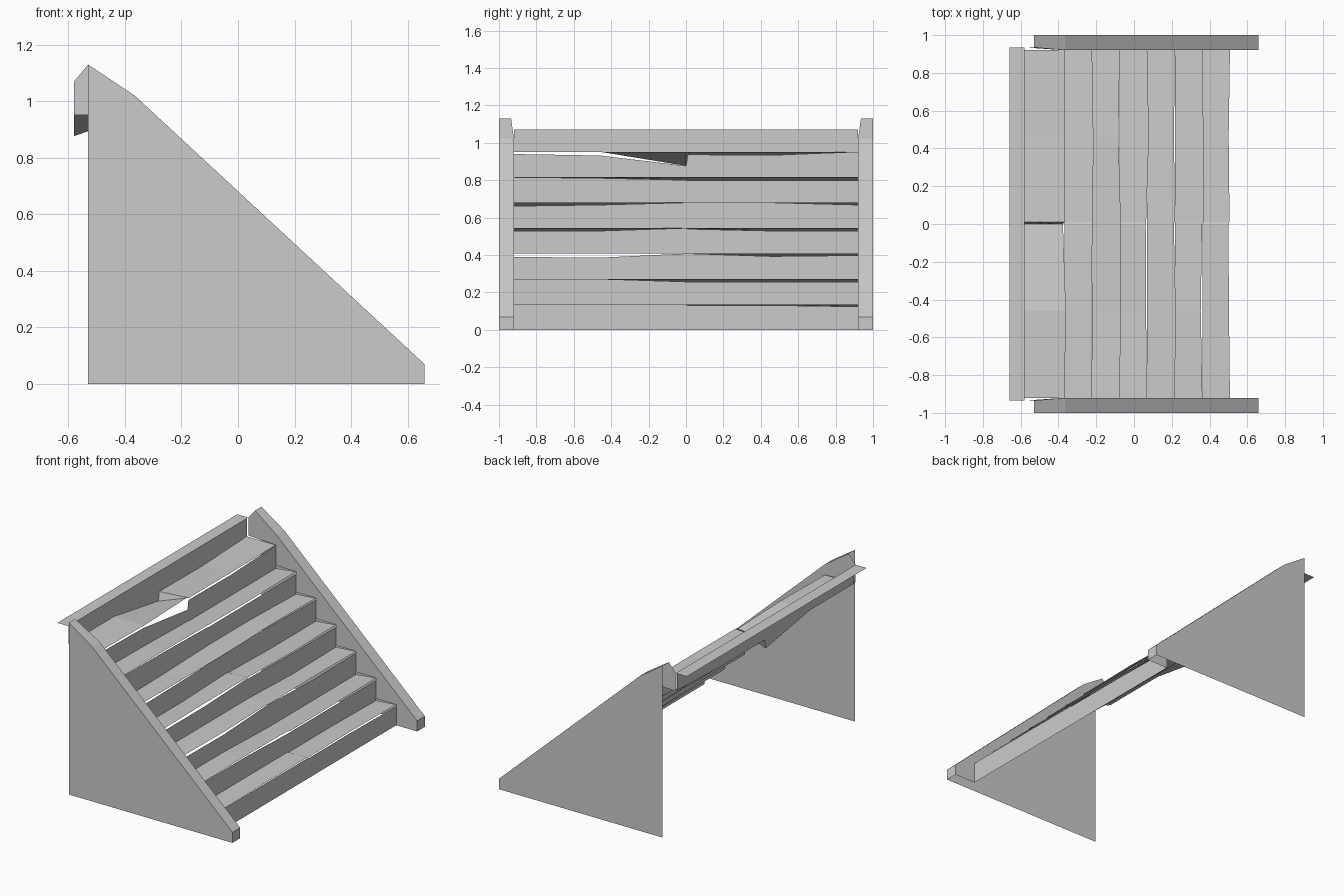
import bpy, bmesh, random

random.seed(4)
cube = bpy.data.objects.get("Cube")
if cube:
    bpy.data.objects.remove(cube)

grey = bpy.data.materials.new("plain grey")
grey.use_nodes = True
colour = (0.6, 0.6, 0.6, 1)
grey.diffuse_color = colour
grey.node_tree.nodes["Principled BSDF"].inputs["Base Color"].default_value = colour


def finish(name, bm, mirror=False):
    mesh = bpy.data.meshes.new(name)
    bm.to_mesh(mesh)
    bm.free()
    mesh.materials.append(grey)
    ob = bpy.data.objects.new(name, mesh)
    bpy.context.collection.objects.link(ob)
    if mirror:
        mod = ob.modifiers.new("mirror", "MIRROR")
        mod.use_axis = (False, True, False)
    return ob


def panel(name, points, mirror=False):
    bm = bmesh.new()
    bm.faces.new([bm.verts.new(p) for p in points])
    return finish(name, bm, mirror)


def strip(name, row_a, row_b, mirror=False):
    """Sheet stretched between two rows of points."""
    bm = bmesh.new()
    a = [bm.verts.new(p) for p in row_a]
    b = [bm.verts.new(p) for p in row_b]
    for i in range(len(a) - 1):
        bm.faces.new((a[i], a[i + 1], b[i + 1], b[i]))
    return finish(name, bm, mirror)


COUNT, DEPTH, RISE = 7, 0.146, 0.136
FIRST_X, BACK_X, TOP_Z = 0.508, -0.58, 1.07


def inner_y(x):
    return 0.935 if x < -0.4 else 0.92


def nose(i):
    """Front edge of step i, counted from the ground."""
    return FIRST_X - i * DEPTH, (i + 1) * RISE


# Side walls: outer sheet, sloping rail and inner cheek
rail = [(-0.53, 1.13), (-0.365, 1.02), (0.66, 0.07), (0.66, 0)]
panel("side_wall", [(x, 1, z) for x, z in rail + [(-0.53, 0)]], True)
strip("wall_rail", [(x, 1, z) for x, z in rail],
      [(x, inner_y(x), z) for x, z in rail], True)
cheek = list(rail) + [(FIRST_X, 0)]
for i in range(COUNT):
    x, z = nose(i)
    back = nose(i + 1)[0] if i < COUNT - 1 else BACK_X
    cheek += [(x, z), (back, z)]
cheek.append((BACK_X, TOP_Z))
panel("inner_cheek", [(x, inner_y(x), z) for x, z in cheek], True)

# Worn steps: sag of each tread and riser top along its width
stations = [-0.92, -0.46, 0, 0.01, 0.46, 0.92]
sags = [
    [0, 0, 0, 5, 5, 12],
    [0, 0, 15, 15, 15, 15],
    [18, 22, 0, 0, 15, 10],
    [15, 15, 0, 5, 15, 15],
    [18, 12, 0, 0, 0, 12],
    [0, 5, 15, 18, 18, 18],
    [12, 20, 75, 15, 18, 0],
]
gapped = (2, 6)
foot = [(FIRST_X, y, 0) for y in stations]
for i, sag in enumerate(sags):
    x, z = nose(i)
    back = nose(i + 1)[0] if i < COUNT - 1 else BACK_X
    drops = [s / 1000 for s in sag]
    edge, top, rear = [], [], []
    for k, y in enumerate(stations):
        wear = random.uniform(-0.01, 0.01) if abs(y) < 0.9 else 0
        edge.append((x + wear, y, z))
        top.append((x, y, z - drops[k]))
        level = i in gapped and k < 2
        rear.append((back, y, z if level else z - drops[k]))
    strip(f"riser_{i + 1}", foot, top)
    strip(f"tread_{i + 1}", edge, rear)
    foot = rear

# Top riser and thin landing ledge
strip("top_riser", foot, [(BACK_X, y, TOP_Z) for y in stations])
w = 0.935
panel("landing_ledge", [(BACK_X, -w, TOP_Z), (BACK_X, w, TOP_Z),
                        (-0.66, w, TOP_Z), (-0.66, -w, TOP_Z)])
